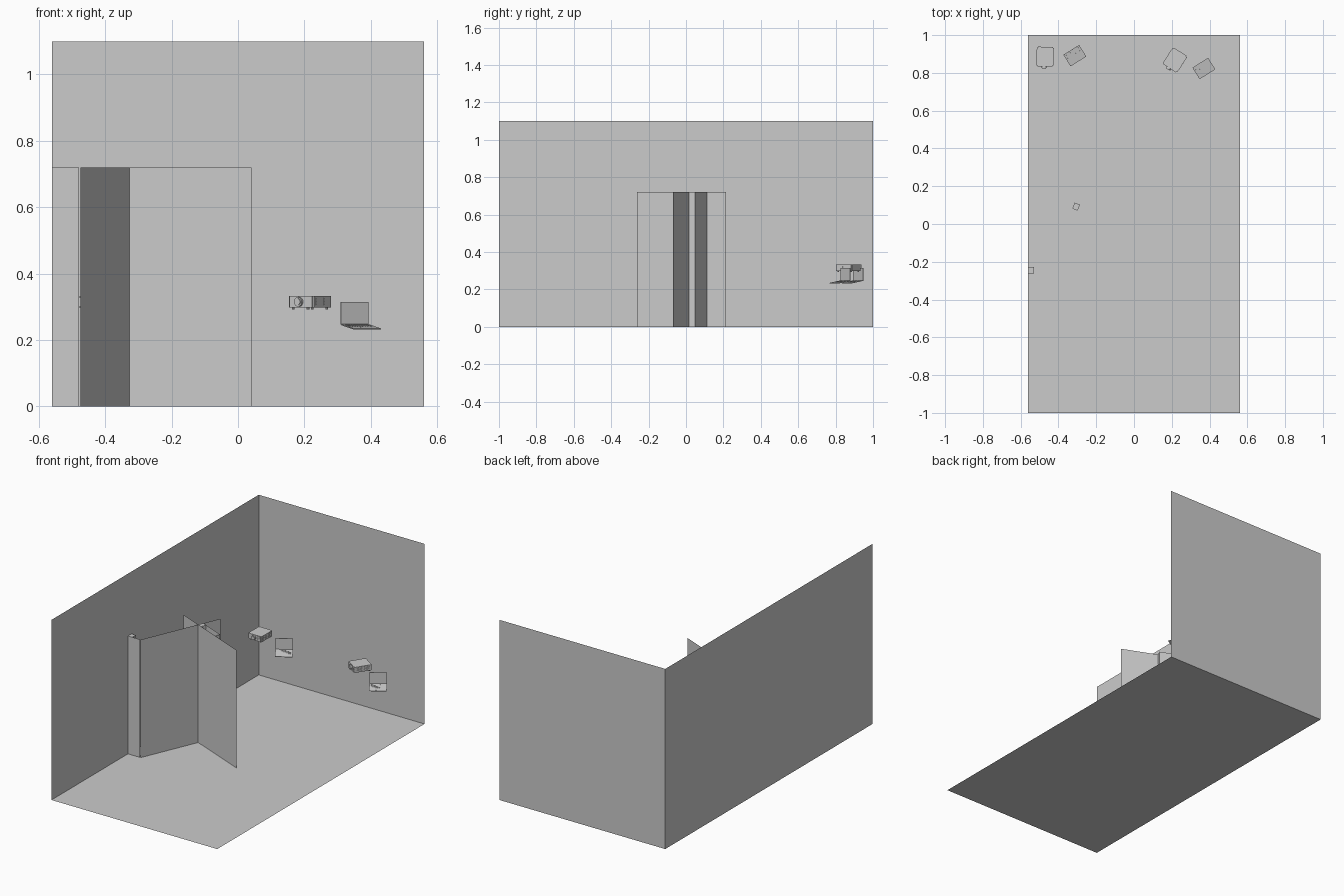
import bpy, bmesh, math
from mathutils import Matrix, Vector

if "Cube" in bpy.data.objects:
    bpy.data.objects.remove(bpy.data.objects["Cube"])

H = 0.72  # partition height


def finish(name, bm, mat=None):
    if mat is not None:
        bm.transform(mat)
    me = bpy.data.meshes.new(name)
    bm.to_mesh(me)
    bm.free()
    ob = bpy.data.objects.new(name, me)
    bpy.context.collection.objects.link(ob)
    return ob


def quad(name, pts):
    bm = bmesh.new()
    bm.faces.new([bm.verts.new(p) for p in pts])
    return finish(name, bm)


def panel(name, a, b, z0=0.0, z1=H):
    return quad(name, [(*a, z0), (*b, z0), (*b, z1), (*a, z1)])


def add_box(bm, lo, hi):
    lo, hi = Vector(lo), Vector(hi)
    m = Matrix.Translation((lo + hi) / 2) @ Matrix.Diagonal((*(hi - lo), 1))
    bmesh.ops.create_cube(bm, size=1, matrix=m)


def add_cyl(bm, c, r, depth, rot, seg=20):
    m = Matrix.Translation(c) @ rot
    bmesh.ops.create_cone(bm, cap_ends=True, segments=seg, radius1=r, radius2=r,
                          depth=depth, matrix=m)


def place(x, y, z, deg):
    return Matrix.Translation((x, y, z)) @ Matrix.Rotation(math.radians(deg), 4, 'Z')


# Room shell: floor, left wall, back wall
quad("floor", [(-.56, -1, 0), (.56, -1, 0), (.56, 1, 0), (-.56, 1, 0)])
panel("left_wall", (-.56, 1), (-.56, -1), 0, 1.1)
panel("back_wall", (.56, 1), (-.56, 1), 0, 1.1)


# Posts made of ten stacked blocks
def post(name, x, y, deg):
    bm = bmesh.new()
    for i in range(10):
        add_box(bm, (0, 0, i * H / 10), (.03, .034, (i + 1) * H / 10))
    finish(name, bm, place(x, y, 0, deg))


post("wall_post", -.56, -.262, 0)
post("crossing_post", -.327, .082, -22.6)

# Partition panels and the short channel beside the crossing
panel("wall_strip", (-.53, -.262), (-.479, -.262))
panel("long_panel", (-.474, -.262), (-.27, .215))
panel("cross_panel", (-.465, .14), (.04, -.07))
panel("channel_back", (-.153, .047), (-.286, .102))
panel("channel_end", (-.166, .015), (-.153, .047))

X90 = Matrix.Rotation(math.radians(90), 4, 'X')


# Projector: case, lens ring, front grille, side vents, feet
def projector(tag, x, y, deg):
    m = place(x, y, .298, deg)
    bm = bmesh.new()
    add_box(bm, (-.045, -.052, 0), (.045, .052, .034))
    bmesh.ops.bevel(bm, geom=[e for e in bm.edges if abs(e.verts[0].co.z - e.verts[1].co.z) > .01],
                    offset=.005, segments=2, affect='EDGES')
    finish("projector_case_" + tag, bm, m)

    bm = bmesh.new()
    add_cyl(bm, (-.005, -.055, .017), .014, .010, X90)
    add_cyl(bm, (-.005, -.061, .017), .010, .004, X90)
    finish("projector_lens_" + tag, bm, m)

    bm = bmesh.new()
    for i in range(5):
        z = .008 + i * .0045
        add_box(bm, (.018, -.053, z), (.036, -.052, z + .002))
        for s in (-1, 1):
            xa, xb = sorted((s * .045, s * .046))
            for ya in (-.038, .006):
                add_box(bm, (xa, ya, z), (xb, ya + .032, z + .002))
    finish("projector_vents_" + tag, bm, m)

    bm = bmesh.new()
    for sx in (-1, 1):
        for sy in (-1, 1):
            add_cyl(bm, (sx * .034, sy * .041, -.003), .004, .006, Matrix(), 10)
    finish("projector_feet_" + tag, bm, m)


# Laptop: sloping base with keys, upright screen hinged at the back
def laptop(tag, x, y, deg):
    m = place(x, y, .240, deg)
    tilt = m @ Matrix.Rotation(math.radians(10.5), 4, 'X')
    bm = bmesh.new()
    add_box(bm, (-.049, -.036, -.0015), (.049, .036, .0015))
    finish("laptop_base_" + tag, bm, tilt)

    bm = bmesh.new()
    for r in range(4):
        for c in range(9):
            kx, ky = -.0405 + c * .009, -.006 + r * .009
            add_box(bm, (kx, ky, .0015), (kx + .0065, ky + .006, .0023))
    add_box(bm, (-.012, -.030, .0015), (.012, -.014, .0019))
    finish("laptop_keys_" + tag, bm, tilt)

    bm = bmesh.new()
    add_box(bm, (-.049, .034, .006), (.049, .0365, .075))
    finish("laptop_screen_" + tag, bm, m)


projector("left", -.47, .886, -1)
projector("right", .217, .868, -33)
laptop("left", -.313, .891, 32)
laptop("right", .370, .823, 32)
